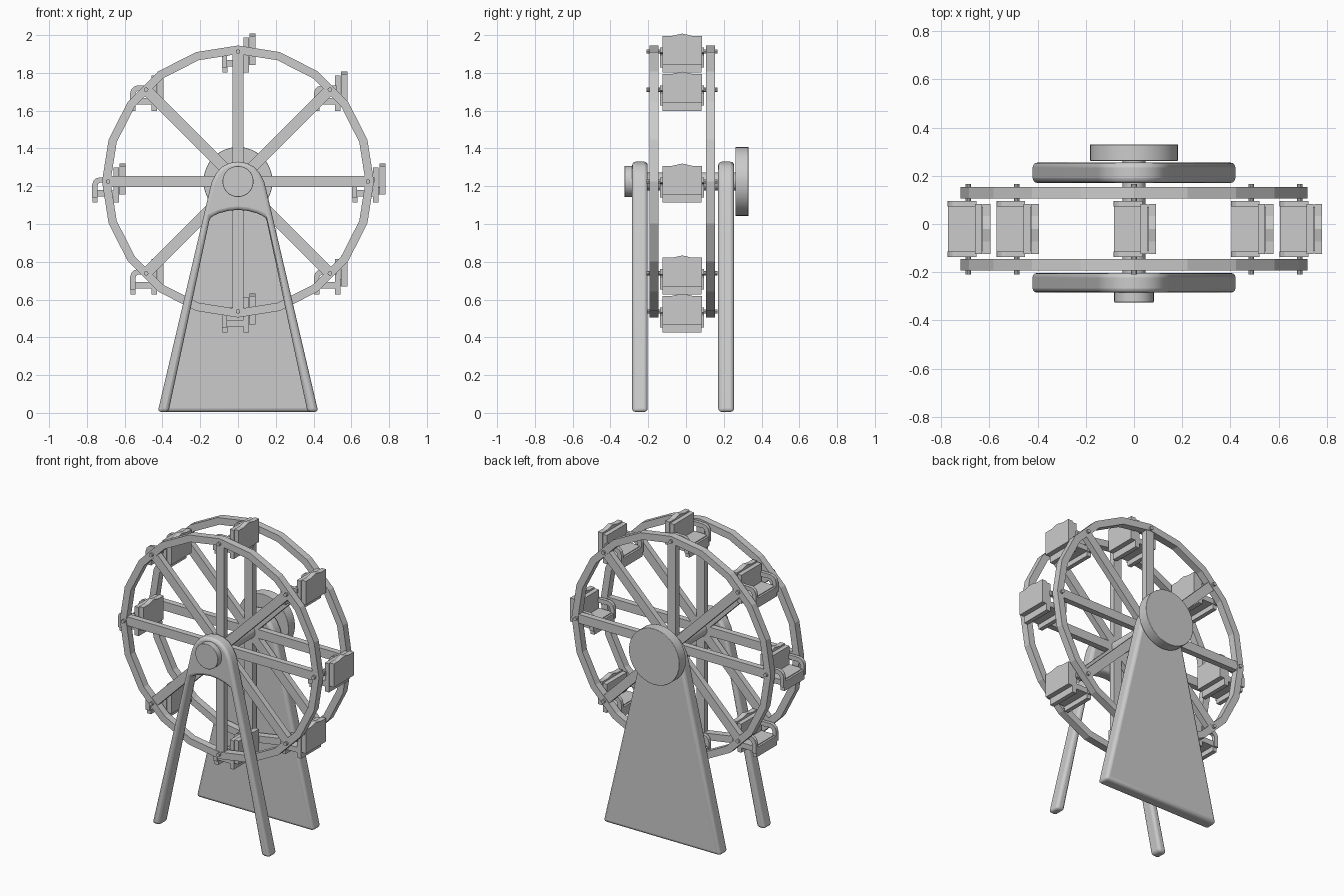
import bpy, bmesh
from math import sin, cos, pi, radians
from mathutils import Matrix, Vector

if "Cube" in bpy.data.objects:
    bpy.data.objects.remove(bpy.data.objects["Cube"])

HUB = 1.225      # height of the wheel centre
PIN_R = 0.688    # radius on which the cars hang


def finish(name, bm):
    bmesh.ops.recalc_face_normals(bm, faces=bm.faces)
    me = bpy.data.meshes.new(name)
    bm.to_mesh(me)
    bm.free()
    ob = bpy.data.objects.new(name, me)
    bpy.context.collection.objects.link(ob)
    return ob


def add_prism(bm, pts, y0, y1):
    """Extrude an (x, z) outline from y0 to y1."""
    f = bm.faces.new([bm.verts.new((x, y0, z)) for x, z in pts])
    ext = bmesh.ops.extrude_face_region(bm, geom=[f])
    vs = [v for v in ext["geom"] if isinstance(v, bmesh.types.BMVert)]
    bmesh.ops.translate(bm, verts=vs, vec=(0, y1 - y0, 0))


def add_box(bm, x0, x1, y0, y1, z0, z1):
    add_prism(bm, [(x0, z0), (x1, z0), (x1, z1), (x0, z1)], y0, y1)


def add_disc(bm, x, z, r, y0, y1, n):
    add_prism(bm, [(x + r * cos(2 * pi * i / n), z + r * sin(2 * pi * i / n))
                   for i in range(n)], y0, y1)


def smooth_bevel(ob, width):
    m = ob.modifiers.new("Bevel", "BEVEL")
    m.width = width
    m.segments = 3
    m.limit_method = "ANGLE"
    m.angle_limit = radians(40)
    bpy.ops.object.select_all(action="DESELECT")
    ob.select_set(True)
    bpy.context.view_layer.objects.active = ob
    bpy.ops.object.shade_smooth_by_angle(angle=radians(35))


# Supports: a shared tapered outline with a rounded top
half = [(0.425, 0.005), (0.15, 1.18), (0.138, 1.225), (0.115, 1.27),
        (0.085, 1.303), (0.045, 1.323)]
outer = half + [(0, 1.33)] + [(-x, z) for x, z in reversed(half)]
arch = [(0.368, 0.005), (0.148, 1.035), (0.1, 1.057), (0.05, 1.07)]
inner = arch + [(0, 1.075)] + [(-x, z) for x, z in reversed(arch)]

bm = bmesh.new()
add_prism(bm, outer, 0.17, 0.255)
smooth_bevel(finish("back_support", bm), 0.02)

bm = bmesh.new()
add_prism(bm, outer + inner[::-1], -0.285, -0.203)
smooth_bevel(finish("front_support_legs", bm), 0.018)

# Axle, front cap and large rear drum
for name, r, y0, y1 in (("axle", 0.047, -0.29, 0.27),
                        ("front_cap", 0.082, -0.325, -0.28),
                        ("rear_drum", 0.183, 0.262, 0.33)):
    bm = bmesh.new()
    add_disc(bm, 0, HUB, r, y0, y1, 32)
    smooth_bevel(finish(name, bm), 0.003)

# Two wheels: 20-sided rim plus eight spokes
for side, y0, y1 in (("front", -0.192, -0.145), ("back", 0.106, 0.153)):
    bm = bmesh.new()
    n = 20
    rings = [[bm.verts.new((r * sin(2 * pi * i / n), y, HUB + r * cos(2 * pi * i / n)))
              for i in range(n)]
             for r, y in ((0.72, y0), (0.72, y1), (0.675, y1), (0.675, y0))]
    for k in range(4):
        a, b = rings[k], rings[(k + 1) % 4]
        for i in range(n):
            j = (i + 1) % n
            bm.faces.new((a[i], a[j], b[j], b[i]))
    finish(side + "_rim", bm)

    bm = bmesh.new()
    for k in range(8):
        start = len(bm.verts)
        add_box(bm, 0.0, 0.68, y0 + 0.004, y1 - 0.004, -0.029, 0.029)
        bm.verts.ensure_lookup_table()
        bmesh.ops.transform(bm, verts=bm.verts[start:],
                            matrix=Matrix.Translation((0, 0, HUB)) @ Matrix.Rotation(k * pi / 4, 4, "Y"))
    finish(side + "_spokes", bm)

# Hanging car, modelled around its pivot
bm = bmesh.new()
add_box(bm, -0.07, 0.035, -0.125, 0.083, -0.08, -0.045)      # cushion
add_box(bm, -0.083, -0.055, -0.125, 0.083, -0.112, -0.05)    # front foot
add_box(bm, 0.028, 0.057, -0.125, 0.083, -0.112, 0.075)      # inner backrest
start = len(bm.verts)
# outer back panel with a pointed crest, drawn flat then turned to face x
back = [(-0.104, -0.07), (0.104, -0.07), (0.104, 0.083), (0.053, 0.083),
        (0, 0.095), (-0.053, 0.083), (-0.104, 0.083)]
add_prism(bm, back, 0, 0.032)
bm.verts.ensure_lookup_table()
for v in bm.verts[start:]:
    v.co = Vector((0.06 + v.co.y, v.co.x - 0.02, v.co.z))
add_box(bm, 0.05, 0.065, -0.11, 0.07, -0.068, -0.03)         # back spacer
arm = [(-0.085, -0.085), (-0.085, -0.02), (-0.078, 0.002), (-0.064, 0.016),
       (-0.045, 0.022), (0.035, 0.022), (0.035, -0.006), (-0.042, -0.006),
       (-0.052, -0.012), (-0.057, -0.024), (-0.057, -0.085)]
for y0, y1 in ((-0.137, -0.115), (0.073, 0.095)):            # curved armrests
    add_prism(bm, arm, y0, y1)
car = finish("car_1", bm)

# Pivot pins reaching through the rims
bm = bmesh.new()
for y0, y1 in ((-0.21, -0.118), (0.076, 0.166)):
    add_disc(bm, 0, 0, 0.012, y0, y1, 10)
pin = finish("pivot_pins_1", bm)

# Repeat cars and pins upright around the wheel
for k in range(8):
    a = k * pi / 4
    loc = (PIN_R * sin(a), 0, HUB + PIN_R * cos(a))
    for src, base in ((car, "car_"), (pin, "pivot_pins_")):
        ob = src
        if k:
            ob = bpy.data.objects.new(base + str(k + 1), src.data)
            bpy.context.collection.objects.link(ob)
        ob.location = loc
